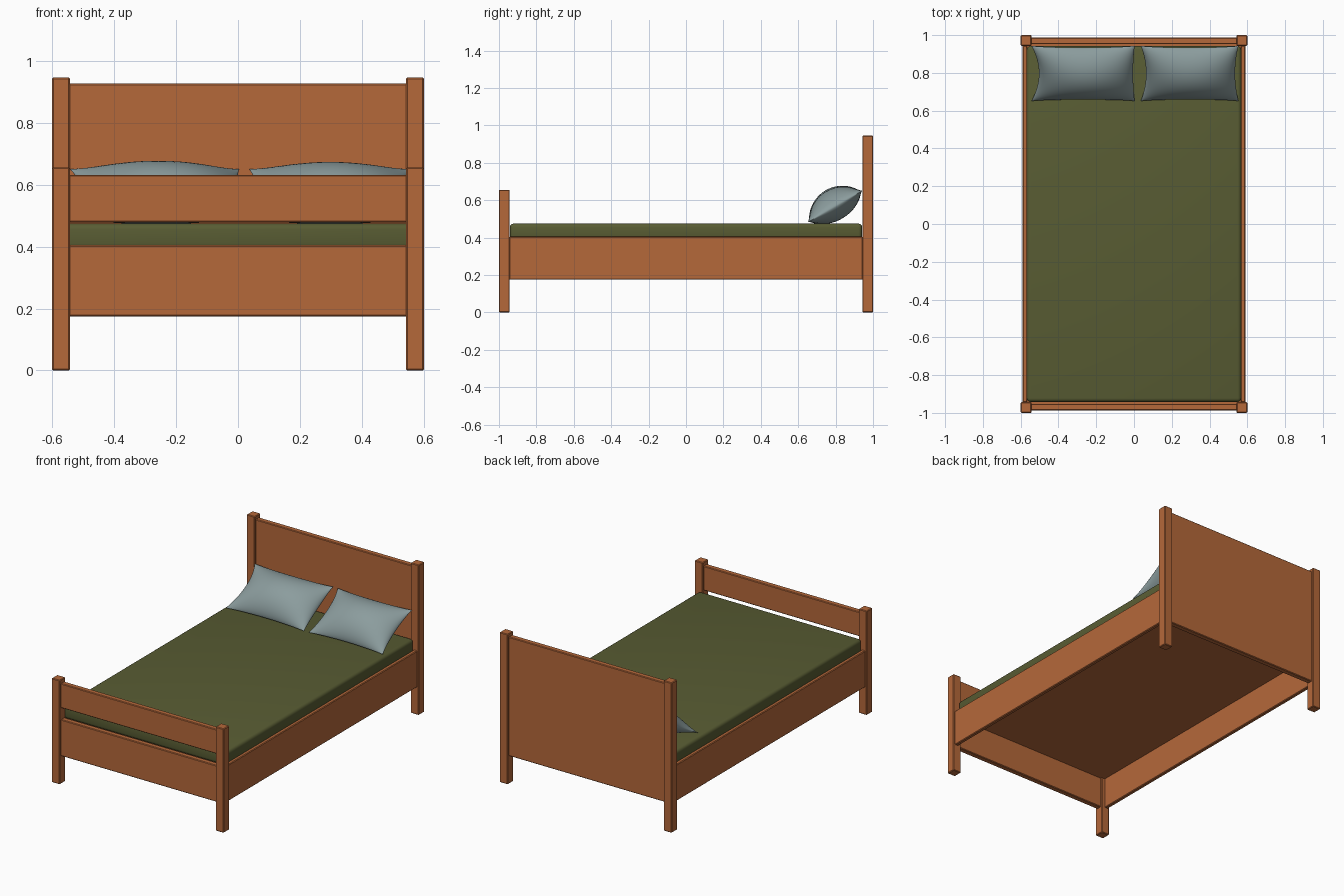
import bpy, bmesh, math
from mathutils import Matrix, Vector

if "Cube" in bpy.data.objects:
    bpy.data.objects.remove(bpy.data.objects["Cube"])


def material(name, rgb):
    m = bpy.data.materials.new(name)
    m.diffuse_color = (*rgb, 1.0)
    m.use_nodes = True
    m.node_tree.nodes["Principled BSDF"].inputs["Base Color"].default_value = m.diffuse_color
    return m


WOOD = material("orange wood", (0.46, 0.138, 0.042))
OLIVE = material("olive fabric", (0.098, 0.107, 0.033))
GREY = material("blue grey fabric", (0.26, 0.335, 0.34))


def finish(name, bm, mat):
    me = bpy.data.meshes.new(name)
    bm.to_mesh(me)
    bm.free()
    me.materials.append(mat)
    ob = bpy.data.objects.new(name, me)
    bpy.context.collection.objects.link(ob)
    return ob


def smooth(ob, deg):
    bpy.ops.object.select_all(action='DESELECT')
    ob.select_set(True)
    bpy.context.view_layer.objects.active = ob
    bpy.ops.object.shade_smooth_by_angle(angle=math.radians(deg))


def box(name, x, y, z, mat, bevel=0.004, segments=1):
    """Bevelled box from (min, max) ranges."""
    bm = bmesh.new()
    bmesh.ops.create_cube(bm, size=1)
    for v in bm.verts:
        v.co = Vector([r[0] if c < 0 else r[1] for c, r in zip(v.co, (x, y, z))])
    if bevel:
        bmesh.ops.bevel(bm, geom=bm.edges[:], offset=bevel, segments=segments,
                        profile=0.5, affect='EDGES')
    return finish(name, bm, mat)


# Corner posts
for s, side in ((-1, "left"), (1, "right")):
    x = sorted((s * 0.543, s * 0.6))
    box(f"front_post_{side}", x, (-1, -0.943), (0, 0.656), WOOD)
    box(f"back_post_{side}", x, (0.943, 1), (0, 0.946), WOOD)
    # Side rails
    box(f"side_rail_{side}", sorted((s * 0.566, s * 0.59)), (-0.945, 0.945),
        (0.175, 0.405), WOOD)

# Headboard, footboard panels and base
box("headboard", (-0.546, 0.546), (0.952, 0.987), (0.175, 0.926), WOOD)
box("footboard_top", (-0.546, 0.546), (-0.987, -0.952), (0.478, 0.632), WOOD)
box("footboard_bottom", (-0.546, 0.546), (-0.987, -0.952), (0.175, 0.405), WOOD)
box("bed_base", (-0.567, 0.567), (-0.953, 0.953), (0.37, 0.392), WOOD, 0)

# Mattress
mattress = box("mattress", (-0.568, 0.568), (-0.942, 0.942), (0.39, 0.475),
               OLIVE, 0.02, 4)
smooth(mattress, 40)


def pillow(name, x0, x1, pinch_left, pinch_right, puff):
    """Cushion: two bulged sheets sharing a pinched rim, leaning back."""
    nu, nv, half = 36, 24, 0.168
    bm = bmesh.new()
    lean = Matrix.Translation((0, 0.797, 0.567)) @ Matrix.Rotation(math.radians(30), 4, 'X')
    for sign, height in ((1, puff), (-1, 0.075)):
        grid = []
        for i in range(nu + 1):
            # cosine spacing gathers rows at the rim
            u = -math.cos(math.pi * i / nu)
            row = []
            for j in range(nv + 1):
                v = -math.cos(math.pi * j / nv)
                a, b = max(0, 1 - u * u), max(0, 1 - v * v)
                left = x0 + pinch_left * b
                right = x1 - pinch_right * b
                x = left + (right - left) * (u + 1) / 2
                y = half * v * (1 - 0.07 * a)
                z = sign * height * a ** 0.6 * b ** 0.7
                row.append(bm.verts.new(lean @ Vector((x, y, z))))
            grid.append(row)
        for i in range(nu):
            for j in range(nv):
                q = [grid[i][j], grid[i + 1][j], grid[i + 1][j + 1], grid[i][j + 1]]
                bm.faces.new(q if sign > 0 else q[::-1])
    bmesh.ops.remove_doubles(bm, verts=bm.verts[:], dist=1e-5)
    smooth(finish(name, bm, GREY), 60)


# Pillows
pillow("pillow_left", -0.543, 0.003, 0.04, 0.008, 0.1)
pillow("pillow_right", 0.036, 0.553, 0.028, 0.018, 0.094)
